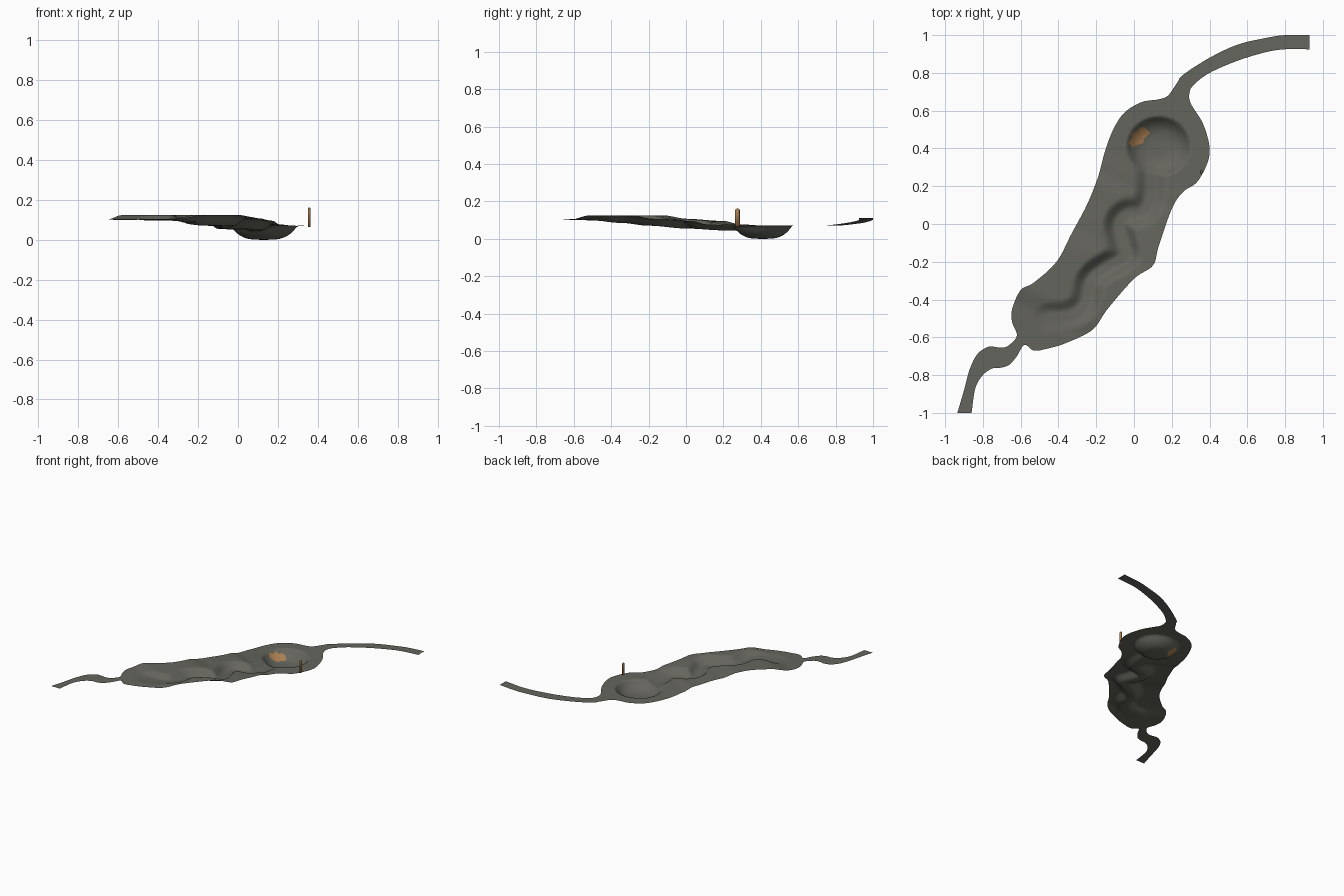
import bpy, bmesh, math
from mathutils import Vector

if "Cube" in bpy.data.objects:
    bpy.data.objects.remove(bpy.data.objects["Cube"])

ROWS, COLS = 8, 56  # rows per outline span, columns across

# matching left and right outline points, from the tail end to the upper path end
LEFT = [(-.935, -1), (-.90, -.88), (-.87, -.77), (-.83, -.69), (-.77, -.65), (-.70, -.655),
        (-.66, -.64), (-.62, -.59), (-.645, -.52), (-.645, -.45), (-.60, -.35), (-.53, -.31),
        (-.41, -.20), (-.33, -.05), (-.25, .10), (-.19, .25), (-.155, .38), (-.11, .50),
        (-.05, .59), (.04, .645), (.13, .66), (.18, .68), (.23, .75), (.26, .79),
        (.40, .88), (.55, .95), (.70, .985), (.80, 1), (.93, 1)]
RIGHT = [(-.86, -1), (-.84, -.87), (-.80, -.80), (-.75, -.765), (-.70, -.76), (-.66, -.745),
         (-.62, -.70), (-.58, -.64), (-.53, -.67), (-.46, -.66), (-.36, -.63), (-.22, -.56),
         (-.14, -.45), (0, -.29), (.10, -.22), (.13, -.12), (.20, .08), (.26, .17),
         (.34, .23), (.40, .37), (.37, .52), (.30, .64), (.295, .70), (.32, .74),
         (.40, .80), (.55, .865), (.70, .91), (.80, .925), (.93, .925)]
# centre line of the winding channel
CHANNEL = [(-.45, -.50), (-.33, -.48), (-.26, -.42), (-.23, -.30), (-.15, -.23), (-.05, -.17),
           (-.06, -.10), (-.08, 0), (-.04, .05), (.06, .08), (.09, .18), (.09, .30)]
RIM = [(-.95, .10), (-.75, .105), (-.60, .125), (-.30, .125), (-.15, .107), (.10, .095),
       (.20, .077), (.35, .07)]
FLOOR = [(-.60, .10), (-.50, .098), (-.35, .085), (-.20, .07), (0, .055), (.20, .045)]


def material(name, rgb):
    m = bpy.data.materials.new(name)
    m.diffuse_color = (*rgb, 1)
    m.use_nodes = True
    m.node_tree.nodes["Principled BSDF"].inputs["Base Color"].default_value = m.diffuse_color
    return m


def smooth(t):
    t = max(0, min(1, t))
    return t * t * (3 - 2 * t)


def lookup(table, x):
    if x <= table[0][0]:
        return table[0][1]
    for (a, p), (b, q) in zip(table, table[1:]):
        if x <= b:
            return p + (q - p) * smooth((x - a) / (b - a))
    return table[-1][1]


def spline(points, n):
    p = [Vector(q) for q in points]
    p = [2 * p[0] - p[1]] + p + [2 * p[-1] - p[-2]]
    out = []
    for a, b, c, d in zip(p, p[1:], p[2:], p[3:]):
        for i in range(n):
            t = i / n
            out.append(.5 * (2 * b + (c - a) * t + (2 * a - 5 * b + 4 * c - d) * t * t
                             + (3 * b - a - 3 * c + d) * t ** 3))
    return out + [p[-2]]


channel = spline(CHANNEL, 5)


def channel_distance(p):
    best = 9
    for a, b in zip(channel, channel[1:]):
        ab = b - a
        t = max(0, min(1, (p - a).dot(ab) / ab.length_squared))
        best = min(best, (p - a - ab * t).length)
    return best


def height(p):
    x, y = p
    z = lookup(RIM, y + .5 * x)
    if y > .6:  # upper path climbs outward
        return z + .04 * max(0, (x - .3) / .63)
    if -.65 < y < .45:
        floor = min(z, lookup(FLOOR, y))
        z = floor + (z - floor) * smooth((channel_distance(p) - .02) / .07)
    r = math.hypot((x - .13) / .168, (y - .41) / .158)  # round bowl
    if r < 1:
        z = min(z, .07 * r ** 3.5)
    return z


def is_patch(c):
    u, v = (c.x - .03 + c.y - .465) * .707, (c.y - .465 - c.x + .03) * .707
    wobble = 1 + .25 * math.sin(90 * u) * math.cos(70 * v)
    return math.hypot(u / .065, v / .032) < wobble


stone = material("dark grey stone", (.13, .13, .11))
tan = material("tan", (.42, .22, .09))

# terrain sheet with paths, channel and bowl
bm = bmesh.new()
rows = []
for a, b in zip(spline(LEFT, ROWS), spline(RIGHT, ROWS)):
    row = []
    for i in range(COLS + 1):
        p = a.lerp(b, i / COLS)
        row.append(bm.verts.new((p.x, p.y, height(p))))
    rows.append(row)
for r0, r1 in zip(rows, rows[1:]):
    for i in range(COLS):
        f = bm.faces.new((r0[i], r0[i + 1], r1[i + 1], r1[i]))
        f.smooth = True
        f.material_index = int(is_patch(f.calc_center_median()))
bm.normal_update()
if sum(f.normal.z for f in bm.faces) < 0:
    bmesh.ops.reverse_faces(bm, faces=bm.faces[:])
mesh = bpy.data.meshes.new("terrain")
bm.to_mesh(mesh)
bm.free()
mesh.materials.append(stone)
mesh.materials.append(tan)
bpy.context.collection.objects.link(bpy.data.objects.new("terrain", mesh))

# marker post with a rounded, stone-coloured top
bm = bmesh.new()
rings = []
for z, s in ((.065, 1), (.152, 1), (.158, .8), (.161, .4)):
    rings.append([bm.verts.new((.357 + .007 * s * math.cos(k * math.pi / 6),
                                .275 + .013 * s * math.sin(k * math.pi / 6), z))
                  for k in range(12)])
for lo, hi in zip(rings, rings[1:]):
    for k in range(12):
        bm.faces.new((lo[k], lo[(k + 1) % 12], hi[(k + 1) % 12], hi[k]))
bm.faces.new(rings[-1])
bm.faces.new(rings[0][::-1])
bm.normal_update()
for f in bm.faces:
    f.smooth = True
    f.material_index = int(f.normal.z < .3)
mesh = bpy.data.meshes.new("marker_post")
bm.to_mesh(mesh)
bm.free()
mesh.materials.append(stone)
mesh.materials.append(tan)
bpy.context.collection.objects.link(bpy.data.objects.new("marker_post", mesh))
